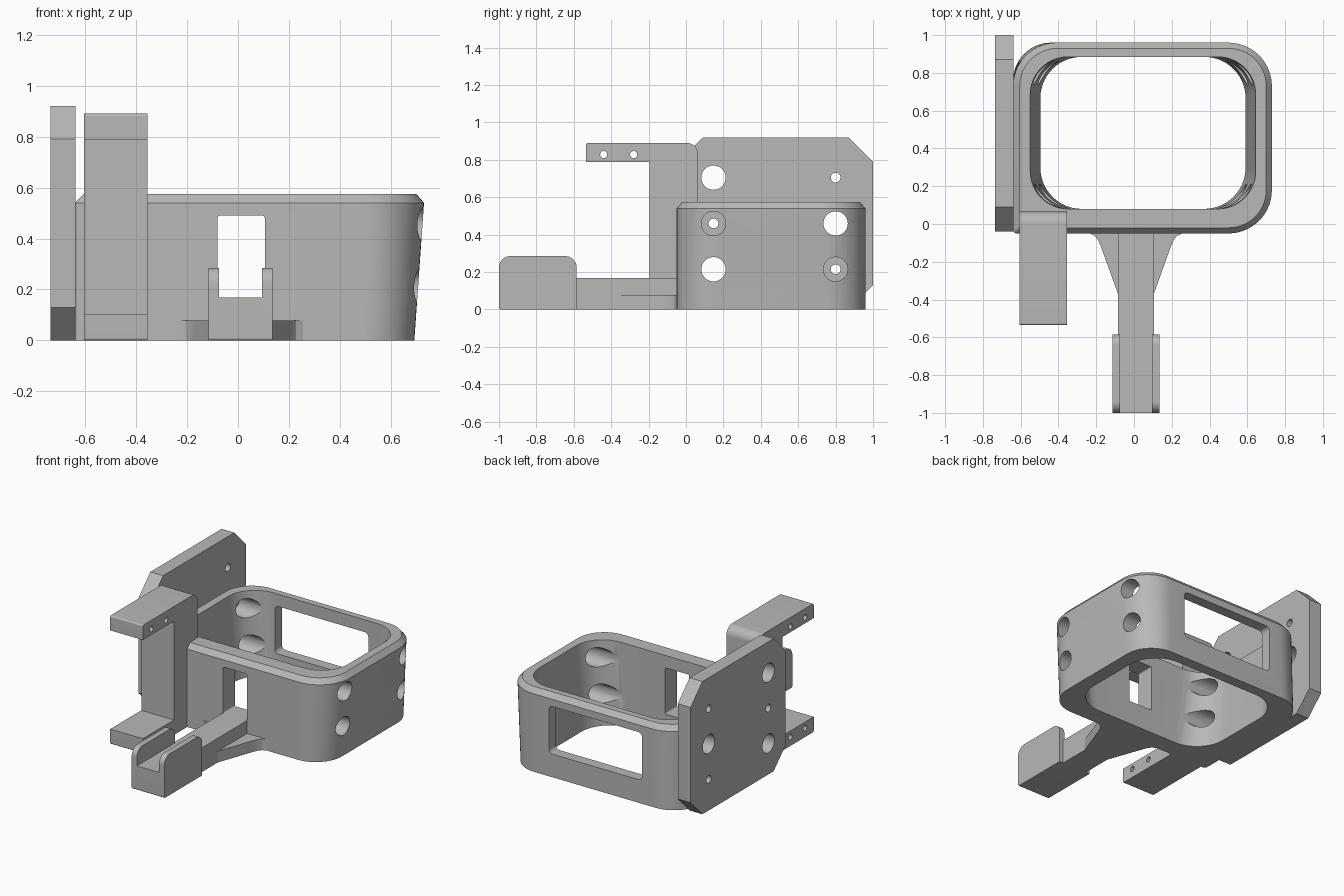
import bpy
import bmesh
from math import cos, sin, pi, radians

if "Cube" in bpy.data.objects:
    bpy.data.objects.remove(bpy.data.objects["Cube"], do_unlink=True)

GREY = (0.48, 0.48, 0.48, 1.0)
grey = bpy.data.materials.new("matte grey")
grey.use_nodes = True
grey.diffuse_color = GREY
grey.node_tree.nodes["Principled BSDF"].inputs["Base Color"].default_value = GREY


def rounded(a0, a1, b0, b1, radii, steps=14):
    """Rounded rectangle; radii run anticlockwise from the low corner."""
    corners = [(a0, b0, 1, 1), (a1, b0, -1, 1), (a1, b1, -1, -1), (a0, b1, 1, -1)]
    pts = []
    for i, ((a, b, sa, sb), r) in enumerate(zip(corners, radii)):
        if r == 0:
            pts.append((a, b))
            continue
        for k in range(steps + 1):
            t = pi + (i + k / steps) * pi / 2
            pts.append((a + sa * r + r * cos(t), b + sb * r + r * sin(t)))
    return pts


def circle(a, b, r, n=40):
    return [(a + r * cos(2 * pi * k / n), b + r * sin(2 * pi * k / n)) for k in range(n)]


def loft(name, levels, axis="z"):
    """Solid skinned through outlines, given as (outline, position on axis)."""
    place = {"x": lambda a, b, h: (h, a, b),
             "y": lambda a, b, h: (a, h, b),
             "z": lambda a, b, h: (a, b, h)}[axis]
    bm = bmesh.new()
    rings = [[bm.verts.new(place(a, b, h)) for a, b in pts] for pts, h in levels]
    n = len(rings[0])
    for low, high in zip(rings, rings[1:]):
        for i in range(n):
            j = (i + 1) % n
            bm.faces.new((low[i], low[j], high[j], high[i]))
    bm.faces.new(rings[0][::-1])
    bm.faces.new(rings[-1])
    bmesh.ops.recalc_face_normals(bm, faces=bm.faces)
    mesh = bpy.data.meshes.new(name)
    bm.to_mesh(mesh)
    bm.free()
    mesh.materials.append(grey)
    obj = bpy.data.objects.new(name, mesh)
    bpy.context.collection.objects.link(obj)
    return obj


def prism(name, pts, axis, lo, hi):
    return loft(name, [(pts, lo), (pts, hi)], axis)


def activate(obj):
    bpy.ops.object.select_all(action="DESELECT")
    obj.select_set(True)
    bpy.context.view_layer.objects.active = obj


def cut(obj, cutters):
    for cutter in cutters:
        mod = obj.modifiers.new("cut", "BOOLEAN")
        mod.operation = "DIFFERENCE"
        mod.solver = "EXACT"
        mod.object = cutter
        activate(obj)
        bpy.ops.object.modifier_apply(modifier=mod.name)
        bpy.data.objects.remove(cutter, do_unlink=True)


def holes(spots, r, lo, hi):
    return [prism("hole_cutter", circle(y, z, r), "x", lo, hi) for y, z in spots]


FRONT_Y, BACK_Y = 0.147, 0.8
LOW_Z, MID_Z, TOP_Z = 0.215, 0.46, 0.705

# Tapered ring body with a chamfered rim and one square corner
body = loft("ring_body", [
    (rounded(-0.64, 0.692, -0.05, 0.96, (0.02, 0.2, 0.2, 0.2)), 0),
    (rounded(-0.64, 0.73, -0.05, 0.96, (0.02, 0.23, 0.23, 0.23)), 0.54),
    (rounded(-0.605, 0.7, -0.02, 0.93, (0.01, 0.2, 0.2, 0.2)), 0.575)])
bore_low = rounded(-0.495, 0.59, 0.08, 0.885, (0.22,) * 4)
bore_high = rounded(-0.55, 0.645, 0.08, 0.885, (0.2,) * 4)
bore = loft("bore_cutter", [(bore_low, -0.01), (bore_high, 0.58)])
front_window = prism("front_window_cutter",
                     rounded(-0.08, 0.105, 0.168, 0.49, (0.01,) * 4), "y", -0.2, 0.3)
back_window = prism("back_window_cutter",
                    rounded(-0.335, 0.38, 0.16, 0.49, (0.03,) * 4), "y", 0.6, 1.1)
body_spots = [(y, z) for y in (FRONT_Y, BACK_Y) for z in (LOW_Z, MID_Z)]
cut(body, [bore, front_window, back_window] + holes(body_spots, 0.065, -0.8, 0.9))

# Octagonal side plate with alternating large and small holes
C = 0.13
y0, y1, z1 = -0.04, 1.0, 0.92
octagon = [(y0 + C, 0), (y1 - C, 0), (y1, C), (y1, z1 - C),
           (y1 - C, z1), (y0 + C, z1), (y0, z1 - C), (y0, C)]
plate = prism("side_plate", octagon, "x", -0.735, -0.637)
cut(plate, holes([(FRONT_Y, LOW_Z), (FRONT_Y, TOP_Z), (BACK_Y, MID_Z)], 0.065, -0.8, -0.5)
    + holes([(FRONT_Y, MID_Z), (BACK_Y, LOW_Z), (BACK_Y, TOP_Z)], 0.026, -0.8, -0.5))

# C-shaped bracket with pin holes in both arms
bracket = prism("c_bracket", rounded(-0.535, 0.065, 0, 0.89, (0.01, 0, 0.06, 0.01)),
                "x", -0.605, -0.355)
gap = prism("gap_cutter", rounded(-0.7, -0.195, 0.104, 0.788, (0,) * 4), "x", -0.7, -0.3)
pins = [(y, z) for y in (-0.44, -0.28) for z in (0.062, 0.828)]
cut(bracket, [gap] + holes(pins, 0.019, -0.7, -0.3))

# Tongue reaching forward, with a forked cradle at its tip
tongue = prism("tongue", rounded(-0.085, 0.105, 0, 0.168, (0,) * 4), "y", -0.585, -0.03)
cradle = prism("cradle", rounded(-1, -0.585, 0, 0.285, (0.01, 0, 0.06, 0.06)),
               "x", -0.115, 0.135)
cut(cradle, [prism("slot_cutter", rounded(-0.075, 0.095, 0.168, 0.4, (0,) * 4),
                   "y", -1.1, -0.5)])

# Flared gusset where the tongue meets the body
half = [(0.095, -0.37), (0.185, -0.12), (0.2, -0.085), (0.217, -0.063), (0.245, -0.05),
        (0.245, -0.03)]
mid = 0.01
outline = [(mid + x, y) for x, y in half] + [(mid - x, y) for x, y in reversed(half)]
gusset = prism("gusset", outline, "z", 0, 0.078)

for part in (body, plate, bracket, tongue, cradle, gusset):
    activate(part)
    bpy.ops.object.shade_smooth_by_angle(angle=radians(25))
